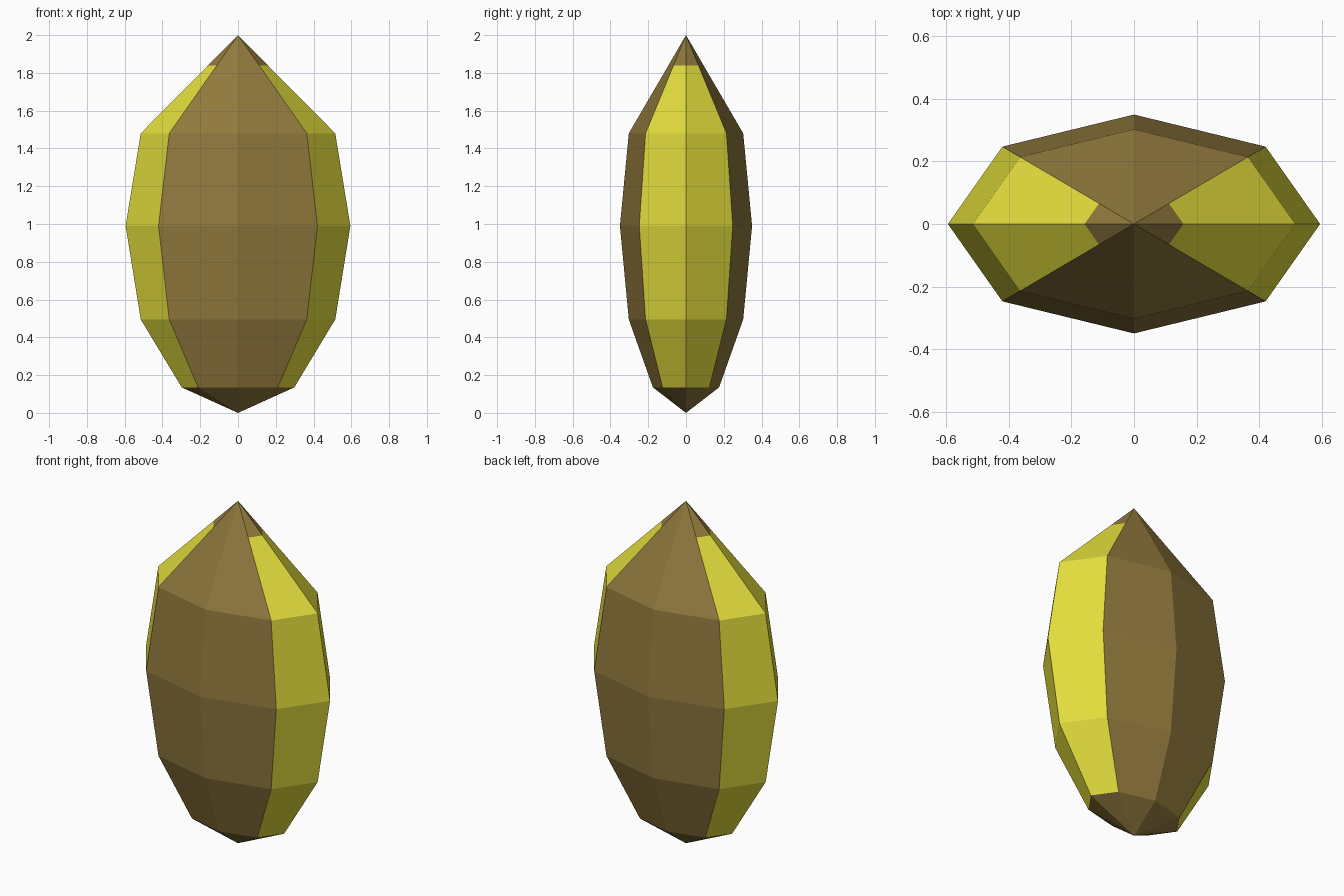
import bpy, bmesh, math

cube = bpy.data.objects.get("Cube")
if cube:
    bpy.data.objects.remove(cube, do_unlink=True)


def make_material(name, rgb):
    mat = bpy.data.materials.new(name)
    mat.use_nodes = True
    colour = (*rgb, 1.0)
    mat.diffuse_color = colour
    mat.node_tree.nodes["Principled BSDF"].inputs["Base Color"].default_value = colour
    return mat


SIDES = 8
DEPTH = 0.588  # depth as a share of width
# (height, half width) of each ring between the two tips
RINGS = [(0.135, 0.298), (0.495, 0.515), (0.99, 0.595), (1.48, 0.515), (1.84, 0.158)]

bm = bmesh.new()

# Rings of the faceted spindle
rings = []
for z, r in RINGS:
    angles = [2 * math.pi * i / SIDES for i in range(SIDES)]
    rings.append([bm.verts.new((r * math.cos(a), r * DEPTH * math.sin(a), z)) for a in angles])
bottom = bm.verts.new((0, 0, 0))
top = bm.verts.new((0, 0, 2))

# Facets: the two panels on either side of the x axis are yellow, the rest brown
for i in range(SIDES):
    j = (i + 1) % SIDES
    for lower, upper in zip(rings, rings[1:]):
        face = bm.faces.new((lower[i], lower[j], upper[j], upper[i]))
        face.material_index = 1 if i in (0, 3, 4, 7) else 0
    # Brown tips
    bm.faces.new((rings[0][j], rings[0][i], bottom))
    bm.faces.new((rings[-1][i], rings[-1][j], top))

bm.normal_update()
mesh = bpy.data.meshes.new("faceted_pod")
bm.to_mesh(mesh)
bm.free()

mesh.materials.append(make_material("brown_shell", (0.28, 0.19, 0.047)))
mesh.materials.append(make_material("yellow_panel", (0.77, 0.73, 0.045)))
pod = bpy.data.objects.new("faceted_pod", mesh)
bpy.context.collection.objects.link(pod)
